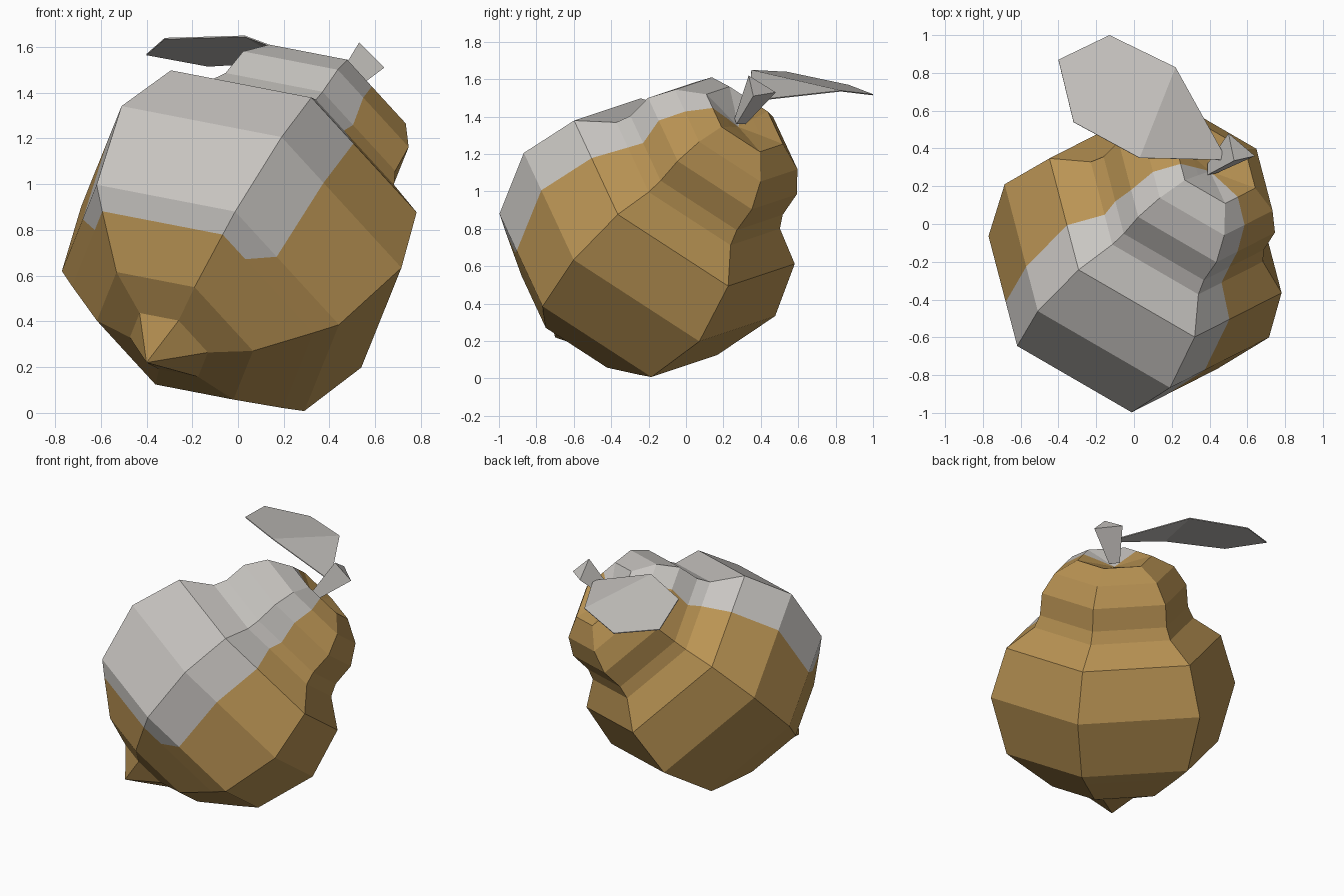
import bpy
import bmesh
import math
from mathutils import Vector

cube = bpy.data.objects.get("Cube")
if cube:
    bpy.data.objects.remove(cube, do_unlink=True)


def material(name, rgb):
    m = bpy.data.materials.new(name)
    m.use_nodes = True
    m.diffuse_color = (*rgb, 1)
    bsdf = next(n for n in m.node_tree.nodes if n.type == 'BSDF_PRINCIPLED')
    bsdf.inputs["Base Color"].default_value = (*rgb, 1)
    bsdf.inputs["Roughness"].default_value = 0.9
    return m


OCHRE = material("ochre_skin", (0.49, 0.295, 0.088))
GREY = material("pale_grey", (0.58, 0.56, 0.535))


def add_object(name, bm, mats):
    bmesh.ops.recalc_face_normals(bm, faces=bm.faces)
    mesh = bpy.data.meshes.new(name)
    bm.to_mesh(mesh)
    bm.free()
    for m in mats:
        mesh.materials.append(m)
    ob = bpy.data.objects.new(name, mesh)
    bpy.context.collection.objects.link(ob)
    return ob


# Leaning axis of the fruit and the two directions across it
centre = Vector((0.015, -0.195, 0.77))
axis = Vector((0.46, 0.565, 0.685)).normalized()
across = Vector((0.854, -0.5, -0.17))
across = (across - axis * across.dot(axis)).normalized()
side = axis.cross(across)


def spoke(k):
    a = math.radians(-60 * k)
    return across * math.cos(a) + side * math.sin(a)


# Profile rings: distance along axis, radius, width of pale patch past its corners
rings = [
    (-0.69, 0.20, 0.35), (-0.632, 0.40, 0.35), (-0.465, 0.617, 0.25),
    (-0.39, 0.71, 0.40), (0.0, 0.82, 0.35), (0.33, 0.72, 0.40),
    (0.46, 0.534, 0.36), (0.54, 0.497, 0.42), (0.69, 0.485, 0.36),
    (0.82, 0.40, 0.42), (0.90, 0.25, 0.42), (0.87, 0.12, 0.42),
]
PATCH_START = 2          # ring where the pale patch begins
PATCH_COLUMNS = (1, 2, 3)

# Fruit body: six-sided lathe with two extra columns along the patch edges
bm = bmesh.new()
loops = []
for t, r, s in rings:
    d = [spoke(k) for k in range(6)]
    cols = [d[0], d[1].lerp(d[0], s), d[1], d[2], d[2].lerp(d[3], s), d[3], d[4], d[5]]
    loops.append([bm.verts.new(centre + axis * t + c * r) for c in cols])

n = len(loops[0])
for i in range(len(loops) - 1):
    for j in range(n):
        k = (j + 1) % n
        f = bm.faces.new((loops[i][j], loops[i][k], loops[i + 1][k], loops[i + 1][j]))
        f.material_index = int(i >= PATCH_START and j in PATCH_COLUMNS)

# Pointed blossom end and sunken stem end
tip = bm.verts.new((-0.40, -0.70, 0.22))
pit = bm.verts.new(centre + axis * 0.84)
for j in range(n):
    k = (j + 1) % n
    bm.faces.new((tip, loops[0][k], loops[0][j]))
    f = bm.faces.new((pit, loops[-1][j], loops[-1][k]))
    f.material_index = int(j in PATCH_COLUMNS)
add_object("fruit_body", bm, (OCHRE, GREY))

# Stem: three-sided, widening to a slanted cut top
bm = bmesh.new()
top = [bm.verts.new(p) for p in ((0.53, 0.335, 1.62), (0.64, 0.36, 1.51), (0.50, 0.48, 1.53))]
base = [bm.verts.new(p) for p in ((0.39, 0.26, 1.39), (0.44, 0.27, 1.36), (0.39, 0.32, 1.36))]
bm.faces.new(top)
bm.faces.new(base[::-1])
for j in range(3):
    k = (j + 1) % 3
    bm.faces.new((base[j], base[k], top[k], top[j]))
add_object("stem", bm, (GREY,))

# Leaf: broad blade folded where it narrows towards the stem
bm = bmesh.new()
outline = [(0.46, 0.34, 1.49), (0.47, 0.38, 1.49), (0.22, 0.83, 1.54), (-0.13, 1.0, 1.52),
           (-0.40, 0.87, 1.57), (-0.32, 0.54, 1.64), (0.03, 0.35, 1.65)]
v = [bm.verts.new(p) for p in outline]
bm.faces.new((v[0], v[1], v[2], v[6]))
bm.faces.new(v[2:])
leaf = add_object("leaf", bm, (GREY,))
thick = leaf.modifiers.new("thickness", 'SOLIDIFY')
thick.thickness = 0.006
